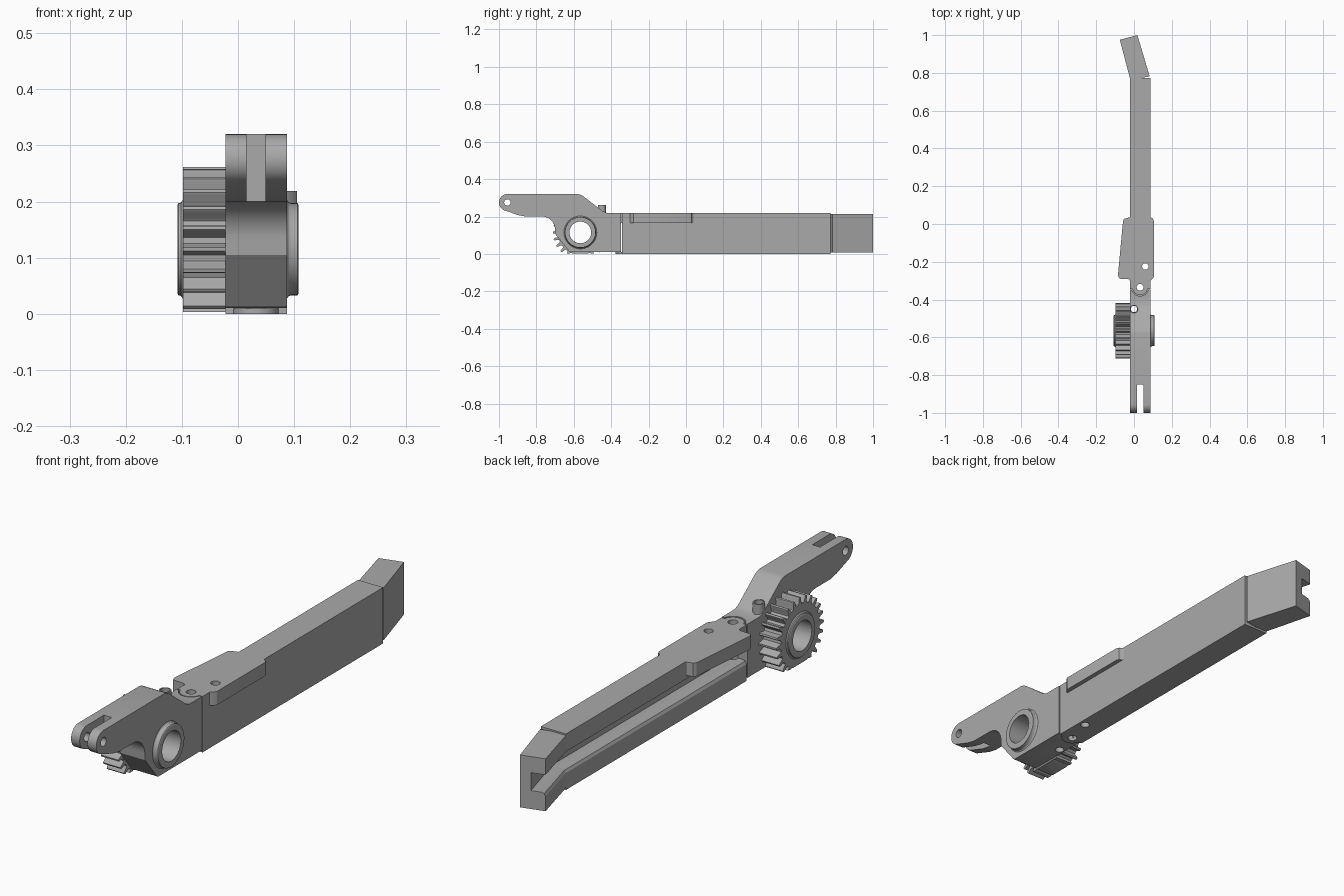
import bpy, bmesh, math
from mathutils import Vector

if "Cube" in bpy.data.objects:
    bpy.data.objects.remove(bpy.data.objects["Cube"])

grey = bpy.data.materials.new("steel grey")
grey.diffuse_color = (0.4, 0.4, 0.4, 1)
grey.use_nodes = True
grey.node_tree.nodes["Principled BSDF"].inputs["Base Color"].default_value = grey.diffuse_color


def arc(cx, cy, r, a0, a1, n=12):
    """Points on an arc, angles in degrees."""
    return [(cx + r * math.cos(math.radians(a0 + (a1 - a0) * i / n)),
             cy + r * math.sin(math.radians(a0 + (a1 - a0) * i / n))) for i in range(n + 1)]


def place(axis, p, t):
    """Put a 2D profile point at distance t along an axis."""
    return {"x": (t, p[0], p[1]), "y": (p[0], t, p[1]), "z": (p[0], p[1], t)}[axis]


def finish(name, bm):
    bmesh.ops.recalc_face_normals(bm, faces=bm.faces)
    me = bpy.data.meshes.new(name)
    bm.to_mesh(me)
    bm.free()
    me.materials.append(grey)
    ob = bpy.data.objects.new(name, me)
    bpy.context.collection.objects.link(ob)
    return ob


def prism(name, pts, axis, lo, hi):
    bm = bmesh.new()
    a = [bm.verts.new(place(axis, p, lo)) for p in pts]
    b = [bm.verts.new(place(axis, p, hi)) for p in pts]
    bm.faces.new(a)
    bm.faces.new(b)
    n = len(pts)
    for i in range(n):
        j = (i + 1) % n
        bm.faces.new((a[i], a[j], b[j], b[i]))
    return finish(name, bm)


def disc(name, c, r, axis, lo, hi, n=32):
    return prism(name, arc(c[0], c[1], r, 0, 360, n)[:-1], axis, lo, hi)


def box(name, x, y, z):
    return prism(name, [(x[0], y[0]), (x[1], y[0]), (x[1], y[1]), (x[0], y[1])], "z", *z)


def lathe_x(name, profile, cy, cz, n=48):
    """Closed ring profile of (x, radius) turned around the x axis."""
    bm = bmesh.new()
    rings = [[bm.verts.new((x, cy + r * math.cos(2 * math.pi * i / n),
                            cz + r * math.sin(2 * math.pi * i / n))) for x, r in profile]
             for i in range(n)]
    m = len(profile)
    for i in range(n):
        a, b = rings[i], rings[(i + 1) % n]
        for k in range(m):
            l = (k + 1) % m
            bm.faces.new((a[k], a[l], b[l], b[k]))
    return finish(name, bm)


def combine(ob, other, op="DIFFERENCE"):
    mod = ob.modifiers.new("combine", "BOOLEAN")
    mod.operation, mod.object, mod.solver = op, other, "EXACT"
    bpy.context.view_layer.objects.active = ob
    bpy.ops.object.modifier_apply(modifier=mod.name)
    bpy.data.objects.remove(other)


X0, X1 = -0.022, 0.087          # body sides
HY, HZ = -0.565, 0.115          # hub centre
PIVOT, PIN, HOLE = (0.032, -0.335), (0.0, -0.45), (0.06, -0.225)


def drill(ob, c, r=0.018):
    combine(ob, disc("drill", c, r, "z", -0.1, 0.5, 24))


# Lever: side profile with rounded tip and concave throat
outline = (arc(-0.955, 0.275, 0.045, 90, 245, 16)
           + [(-0.9, 0.208)] + [(-0.86, 0.2)]
           + arc(-0.77, 0.13, 0.07, 90, 0, 10)
           + [(-0.698, 0.105), (-0.625, 0.014), (-0.615, 0.01), (-0.348, 0.01), (-0.348, 0.22),
              (-0.425, 0.22), (-0.445, 0.228), (-0.55, 0.309), (-0.565, 0.317), (-0.58, 0.32)])
lever = prism("lever", outline, "x", X0, X1)
combine(lever, box("slot", (0.015, 0.049), (-1.1, -0.85), (0.1, 0.5)))
combine(lever, disc("tip_bore", (-0.955, 0.275), 0.017, "x", -0.2, 0.2, 24))
combine(lever, disc("hub_bore", (HY, HZ), 0.07, "x", -0.2, 0.2, 48))
combine(lever, disc("pocket", PIVOT, 0.046, "z", 0.16, 0.3))
drill(lever, PIVOT)
drill(lever, PIN, 0.017)

# Gear: 24 teeth, trimmed flat underneath
teeth = []
for i in range(24):
    for da, r in ((-5, 0.12), (-3.4, 0.126), (-2.4, 0.142), (-1.3, 0.147),
                  (1.3, 0.147), (2.4, 0.142), (3.4, 0.126), (5, 0.12)):
        a = math.radians(i * 15 + da)
        teeth.append((HY + r * math.cos(a), HZ + r * math.sin(a)))
gear = prism("gear", teeth, "x", -0.098, X0)
combine(gear, disc("gear_bore", (HY, HZ), 0.07, "x", -0.2, 0.2, 48))
combine(gear, box("trim", (-0.3, 0.3), (-1, 0), (-0.3, 0.003)))

# Hub: hollow bushing through lever and gear
hub = lathe_x("hub", [(-0.108, 0.058), (-0.108, 0.079), (-0.106, 0.082), (-0.102, 0.083),
                      (-0.098, 0.088), (X1, 0.088), (0.09, 0.084), (0.095, 0.082),
                      (0.106, 0.082), (0.108, 0.079), (0.108, 0.058)], HY, HZ)

# Small stop sleeve on the lever
sleeve = disc("stop_sleeve", PIN, 0.0218, "z", 0.2, 0.262)
drill(sleeve, PIN, 0.017)


# Handle: channel section open to the left
def channel(z0, z1):
    return [(X0, z0), (X1, z0), (X1, z1), (X0, z1), (X0, 0.15), (0.04, 0.15),
            (0.04, 0.08), (-0.005, 0.08), (-0.016, 0.076), (X0, 0.066)]


handle = prism("handle", channel(0.0, 0.219), "y", -0.343, 0.773)

# Wider pivot cover on top of the handle, joined to it
cover_pts = ([(0.105, -0.28), (0.105, 0.018), (0.1, 0.029), (0.09, 0.034), (0.084, 0.045),
              (-0.018, 0.045), (-0.024, 0.035), (-0.05, 0.028), (-0.058, 0.018),
              (-0.085, -0.272), (-0.08, -0.286), (-0.07, -0.29), (-0.03, -0.292),
              (-0.02, -0.3), (-0.015, -0.32)]
             + arc(PIVOT[0], PIVOT[1], 0.041, 180, 360, 16)
             + [(0.08, -0.32), (0.086, -0.3), (0.097, -0.292)])
combine(handle, prism("cover", cover_pts, "z", 0.166, 0.219), "UNION")
# Clearance for the lever end, leaving the pivot lug
drill(handle, PIVOT)
drill(handle, HOLE, 0.017)

# Lower pivot lug under the lever
lug = disc("lower_lug", PIVOT, 0.041, "z", 0.0, 0.0098)
drill(lug, PIVOT)

# Bent handle end: same channel, skewed to the left
bend = prism("bent_end", channel(0.008, 0.213), "y", 0, 1)
for v in bend.data.vertices:
    f = (v.co.x - X0) / (X1 - X0)
    a = Vector((-0.019 + 0.102 * f, 0.762 + 0.02 * f))
    b = Vector((-0.075 + 0.093 * f, 0.975 + 0.025 * f))
    v.co.x, v.co.y = a.lerp(b, v.co.y)

# Smooth the rounded surfaces, keep edges crisp
for ob in bpy.context.scene.objects:
    ob.select_set(True)
    bpy.context.view_layer.objects.active = ob
bpy.ops.object.shade_smooth_by_angle(angle=math.radians(28))
